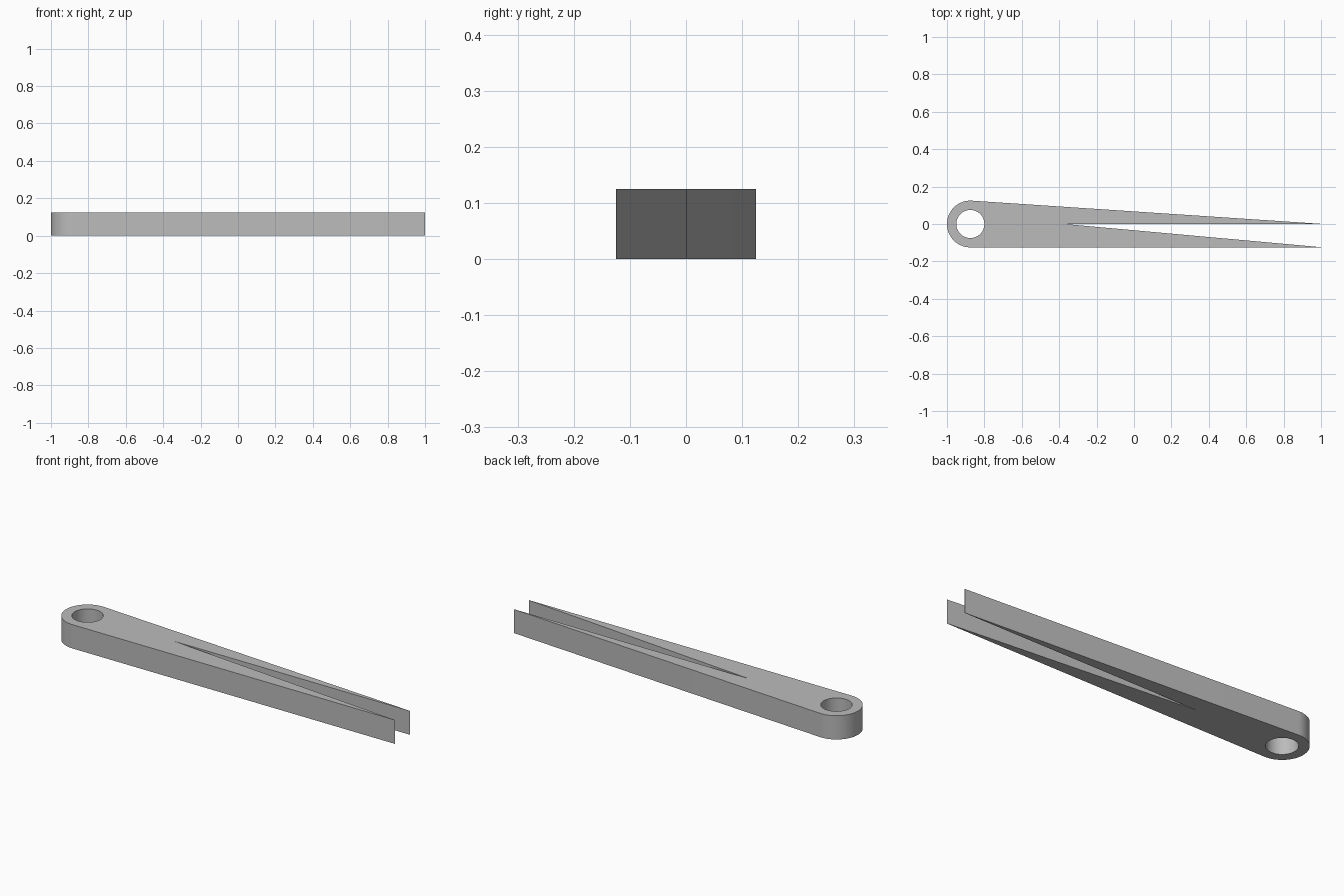
import bpy, bmesh, math

cube = bpy.data.objects.get("Cube")
if cube:
    bpy.data.objects.remove(cube, do_unlink=True)

HEIGHT = 0.125
RADIUS = 0.125
HOLE = 0.075
CENTRE_X = -0.875
TIP_X = 1.0
SLOT_X = -0.37
TIP = 0.001   # thickness of the knife-edge tips


def arc(radius, start, end, steps):
    """Points on an arc around the eye of the bar."""
    return [(CENTRE_X + radius * math.cos(start + (end - start) * i / steps),
             radius * math.sin(start + (end - start) * i / steps))
            for i in range(steps + 1)]


def add_loop(bm, points):
    verts = [bm.verts.new((x, y, 0)) for x, y in points]
    return [bm.edges.new((v, verts[(i + 1) % len(verts)])) for i, v in enumerate(verts)]


# Grey material
grey = bpy.data.materials.new("grey")
grey.use_nodes = True
colour = (0.5, 0.5, 0.5, 1)
grey.diffuse_color = colour
grey.node_tree.nodes["Principled BSDF"].inputs["Base Color"].default_value = colour

# Outline: rounded eye end, tapering sides, two pointed prongs with a wedge slot
tangent = math.acos(RADIUS / (TIP_X - CENTRE_X))
outline = arc(RADIUS, tangent, 1.5 * math.pi, 48)
outline += [(TIP_X, -RADIUS), (TIP_X, TIP - RADIUS), (SLOT_X, 0), (TIP_X, 0), (TIP_X, TIP)]
hole = arc(HOLE, 0, 2 * math.pi, 64)[:-1]

# Fill the profile around the hole and raise it to full height
bm = bmesh.new()
edges = add_loop(bm, outline) + add_loop(bm, hole)
bmesh.ops.triangle_fill(bm, edges=edges, use_beauty=True)
raised = bmesh.ops.extrude_face_region(bm, geom=bm.faces[:], use_keep_orig=True)
top = [g for g in raised["geom"] if isinstance(g, bmesh.types.BMVert)]
bmesh.ops.translate(bm, verts=top, vec=(0, 0, HEIGHT))
bmesh.ops.recalc_face_normals(bm, faces=bm.faces[:])
bmesh.ops.dissolve_limit(bm, angle_limit=0.001, verts=bm.verts[:], edges=bm.edges[:])

mesh = bpy.data.meshes.new("forked_bar")
bm.to_mesh(mesh)
bm.free()
mesh.materials.append(grey)
bar = bpy.data.objects.new("forked_bar", mesh)
bpy.context.collection.objects.link(bar)

# Smooth the round walls, keep the rims sharp
bpy.ops.object.select_all(action='DESELECT')
bar.select_set(True)
bpy.context.view_layer.objects.active = bar
bpy.ops.object.shade_smooth_by_angle(angle=math.radians(30))
